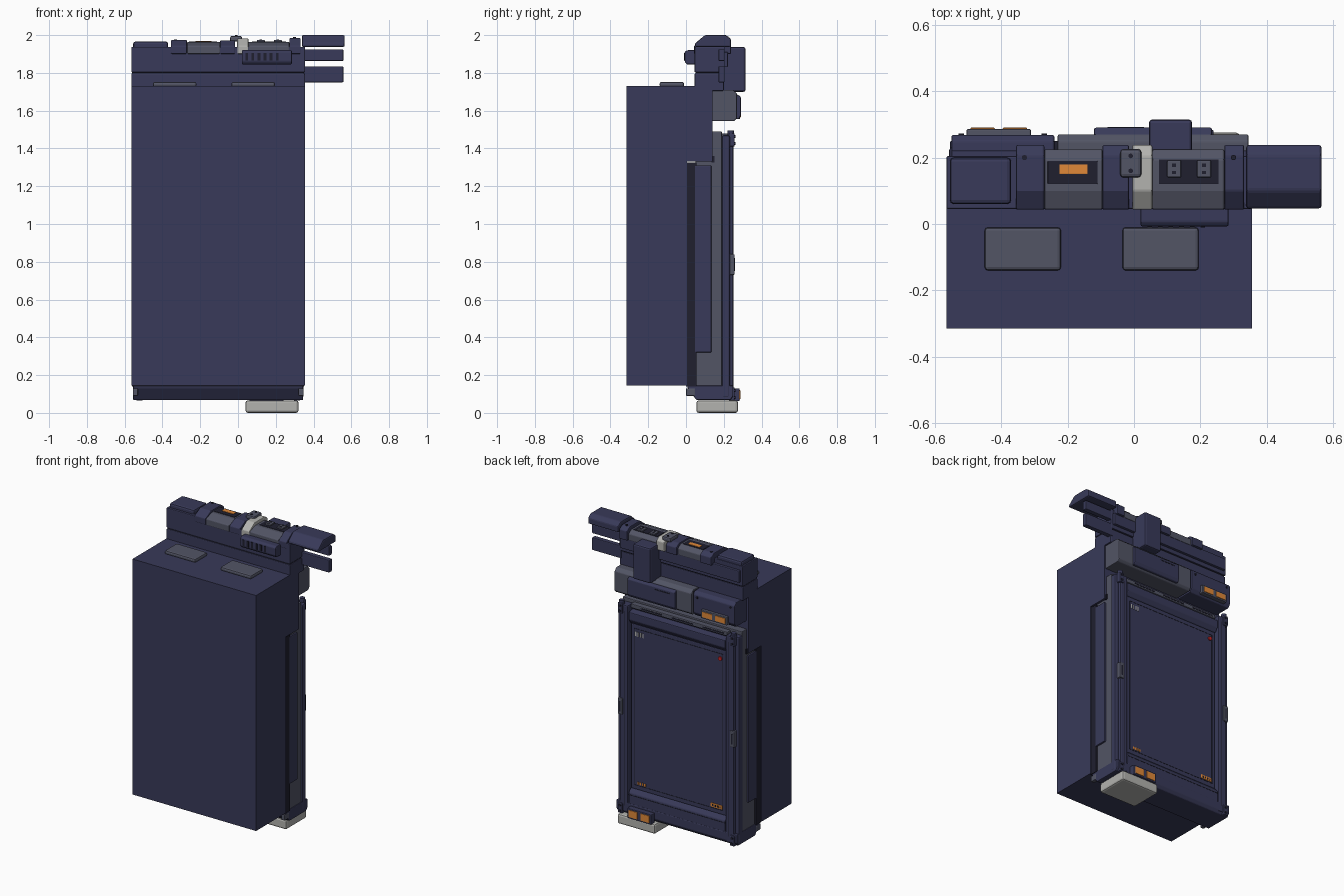
import bpy, bmesh, math

def material(name, rgb):
    m = bpy.data.materials.new(name)
    m.diffuse_color = (*rgb, 1)
    return m

NAVY = material("navy", (.04, .042, .1))
GREY = material("slate", (.085, .09, .13))
DARK = material("dark", (.014, .014, .028))
LIGHT = material("pale", (.45, .45, .43))
ORANGE = material("orange", (.75, .25, .04))
RED = material("red", (.6, .02, .02))
CX = -.105   # centre line of the cabinet

def finish(name, bm, mat, bevel):
    bmesh.ops.recalc_face_normals(bm, faces=bm.faces[:])
    me = bpy.data.meshes.new(name)
    bm.to_mesh(me)
    bm.free()
    ob = bpy.data.objects.new(name, me)
    bpy.context.collection.objects.link(ob)
    me.materials.append(mat)
    if bevel:
        b = ob.modifiers.new("bevel", 'BEVEL')
        b.width, b.segments, b.limit_method = bevel, 2, 'ANGLE'
    return ob

def prism(name, profile, x0, x1, mat=NAVY, bevel=.005):
    """Extrude a (y, z) profile along x."""
    bm = bmesh.new()
    a = [bm.verts.new((x0, y, z)) for y, z in profile]
    b = [bm.verts.new((x1, y, z)) for y, z in profile]
    n = len(a)
    bm.faces.new(a)
    bm.faces.new(b)
    for i in range(n):
        bm.faces.new((a[i], a[(i + 1) % n], b[(i + 1) % n], b[i]))
    return finish(name, bm, mat, bevel)

def box(name, x0, x1, y0, y1, z0, z1, mat=NAVY, bevel=.005):
    return prism(name, [(y0, z0), (y1, z0), (y1, z1), (y0, z1)], x0, x1, mat, bevel)

def peg(name, x, y, z, r, depth, axis, mat=DARK):
    bm = bmesh.new()
    bmesh.ops.create_cone(bm, cap_ends=True, segments=16, radius1=r, radius2=r, depth=depth)
    ob = finish(name, bm, mat, 0)
    ob.location = (x, y, z)
    if axis == 'y':
        ob.rotation_euler.x = math.pi / 2

def sides(name, d0, d1, *args, **kw):
    """Pair of boxes mirrored about the cabinet centre line."""
    box(name + "_right", CX + d0, CX + d1, *args, **kw)
    box(name + "_left", CX - d1, CX - d0, *args, **kw)

# main cabinet, stepped at the back, with lid pads
prism("cabinet", [(-.315, .145), (.005, .145), (.005, 1.33), (.14, 1.33),
                  (.14, 1.73), (-.315, 1.73)], -.565, .355, NAVY, 0)
for i, x in enumerate((-.45, -.035)):
    box(f"lid_pad_{i}", x, x + .23, -.14, -.01, 1.725, 1.752, GREY, .01)
box("seal_gap", -.56, .35, 0, .055, .14, 1.325, DARK, 0)

# base plinth and foot
prism("plinth", [(.005, .145), (.01, .13), (.055, .068), (.235, .068), (.25, .09), (.25, .145)],
      -.555, .345)
sides("plinth_notch", .425, .452, .0, .05, .09, .13, GREY)
box("foot", .04, .32, .055, .275, 0, .066, LIGHT, .012)

# rear column with side panels
box("rear_column", CX - .445, CX + .445, .05, .19, .08, 1.49, GREY)
sides("column_panel", .44, .456, .045, .135, .32, 1.31)
sides("column_edge", .40, .452, .135, .15, 1.325, 1.36, DARK, 0)

# door rails, channels, hinges and handles
box("door_recess", CX - .44, CX + .44, .185, .205, .09, 1.46, DARK, 0)
sides("rail_outer", .405, .452, .19, .232, .08, 1.47, bevel=.01)
sides("rail_inner", .365, .425, .19, .25, .08, 1.47, bevel=.008)
sides("rail_groove", .387, .391, .24, .2505, .12, 1.43, DARK, 0)
for i, (z, h) in enumerate(((1.445, .035), (.1, .035), (.785, .055))):
    sides(f"rail_bracket_{i}", .40, .435, .225, .258, z - h, z + h, GREY if i == 2 else NAVY, .006)
    for s in (-1, 1):
        if i < 2:
            peg(f"hinge_pin_{i}", CX + s * .417, .238, z + (.03 if i == 0 else -.005), .017, .04, 'z', NAVY)
            for k in (-1, 1):
                peg("hinge_bolt", CX + s * .417, .258, z + k * .018, .008, .008, 'y')
        else:
            box("handle_slot", CX + s * .417 - .005, CX + s * .417 + .005, .25, .2585,
                z - .035, z + .035, DARK, 0)

# door panel with lintels
box("door_panel", CX - .355, CX + .355, .19, .228, .24, 1.35, NAVY, .006)
sides("door_seam", .328, .331, .22, .2295, .27, 1.32, DARK, 0)
for n, z in (("top", 1.32), ("bottom", .268)):
    box(f"door_seam_{n}", CX - .33, CX + .33, .22, .2295, z, z + .003, DARK, 0)
prism("top_lintel", [(.19, 1.35), (.228, 1.35), (.248, 1.38), (.248, 1.43), (.19, 1.44)],
      CX - .36, CX + .36)
prism("bottom_lintel", [(.19, .24), (.228, .24), (.248, .215), (.248, .09), (.19, .08)],
      CX - .36, CX + .36)
box("bottom_lintel_seam", CX - .36, CX + .36, .24, .2495, .2, .204, DARK, 0)
box("top_strip", CX - .36, CX + .36, .18, .225, 1.45, 1.478, GREY)
for i, x in enumerate((-.36, -.13, .1)):
    box(f"strip_slot_{i}", x - .08, x + .08, .19, .2265, 1.459, 1.468, DARK, 0)

# door markers
peg("status_light", -.416, .23, 1.29, .013, .012, 'y', RED)
for i in range(4):
    box(f"door_tick_{i}", .155 + i * .018, .163 + i * .018, .22, .23, 1.272, 1.302, LIGHT, 0)
box("label_plate", -.43, -.345, .22, .231, .275, .302, ORANGE, .002)
for i in range(4):
    box(f"label_bar_{i}", -.42 + i * .018, -.411 + i * .018, .225, .232, .282, .295, DARK, 0)
    box(f"small_label_{i}", .14 + i * .017, .15 + i * .017, .22, .2305, .277, .295, ORANGE, 0)

# twin lamps on the plinth and upper block
def lamps(name, x0, x1, y, z0, z1):
    box(name + "_housing", x0, x1, y - .04, y, z0, z1, GREY if z0 > 1 else NAVY, .005)
    w = (x1 - x0) / 2
    for i in range(2):
        box(f"{name}_{i}", x0 + i * w + .012, x0 + (i + 1) * w - .012, y - .01, y + .004,
            z0 + .01, z1 - .01, ORANGE, .002)

lamps("plinth_lamp", .06, .24, .284, .062, .13)
lamps("upper_lamp", -.505, -.31, .286, 1.555, 1.612)

# upper rear blocks
prism("lamp_block", [(.13, 1.545), (.25, 1.545), (.268, 1.57), (.268, 1.69), (.25, 1.71), (.13, 1.71)],
      -.55, -.24)
for x in (-.52, -.27):
    peg("block_bolt", x, .268, 1.675, .008, .008, 'y')
prism("rear_block", [(.13, 1.545), (.255, 1.545), (.27, 1.56), (.27, 1.69), (.25, 1.71), (.13, 1.71)],
      -.23, .345, GREY)
prism("rear_block_cover", [(.26, 1.555), (.28, 1.555), (.29, 1.575), (.29, 1.675), (.26, 1.69)],
      -.12, .235)
box("cover_slot", -.08, .03, .28, .2915, 1.655, 1.662, DARK, 0)
box("block_joint", -.245, -.225, .13, .25, 1.56, 1.7, DARK, 0)

# upper beam
box("beam_lower", -.565, .355, .045, .2, 1.705, 1.797)
box("beam_gap", -.56, .35, .05, .195, 1.79, 1.81, DARK, 0)
box("beam_upper", -.565, .355, .045, .205, 1.803, 1.938)
box("beam_back_rail", -.55, .34, .19, .222, 1.83, 1.91)
box("rear_clamp", .045, .175, .18, .315, 1.7, 1.937, NAVY, .01)
prism("vent_box", [(.05, 1.845), (.005, 1.845), (-.007, 1.86), (-.007, 1.91), (.005, 1.92), (.05, 1.92)],
      .02, .285)
for i in range(6):
    x = .04 + i * .032
    box(f"vent_slot_{i}", x, x + .014, -.01, .002, 1.865, 1.905, DARK, 0)

# saddle pieces along the beam top
def saddle(name, x0, x1, z, mat=NAVY, y1=.238, low=1.9):
    prism(name, [(.043, low), (.043, 1.943), (.1, z), (y1 - .03, z), (y1, z - .02), (y1, low)],
          x0, x1, mat, .005)

box("end_cap", -.555, -.37, .06, .2, 1.92, 1.966, NAVY, .012)
saddle("clamp_a", -.355, -.27, 1.974)
saddle("window_segment", -.27, -.095, 1.964, GREY, .225)
saddle("clamp_b", -.095, -.015, 1.972)
saddle("pale_band", -.005, .055, 1.982, LIGHT)
saddle("button_segment", .055, .272, 1.964, GREY, .225)
saddle("clamp_c", .272, .332, 1.984)
for x in (-.33, .3):
    peg("clamp_bolt", x, .2, 1.972 if x < 0 else 1.984, .008, .01, 'z')
box("window", -.26, -.11, .12, .19, 1.95, 1.967, DARK, .002)
box("window_light", -.225, -.14, .15, .18, 1.955, 1.97, ORANGE, .002)
box("button_tray", .075, .255, .12, .195, 1.95, 1.967, DARK, .002)
for i, x in enumerate((.1, .19)):
    box(f"button_{i}", x, x + .042, .14, .192, 1.955, 1.975, GREY, .004)
    for k in (.155, .177):
        box(f"button_mark_{i}", x + .015, x + .027, k - .005, k + .005, 1.97, 1.977, DARK, 0)
box("latch", -.042, .022, .14, .226, 1.965, 1.996, GREY, .01)
for y in (.16, .205):
    peg("latch_pin", -.01, y, 1.995, .007, .01, 'z')

# side arm: hood and two blades
prism("arm_hood", [(.047, 1.938), (.047, 1.955), (.1, 2.0), (.21, 2.0), (.238, 1.98), (.238, 1.938)],
      .338, .565, NAVY, .008)
for i, (a, b) in enumerate(((1.863, 1.925), (1.75, 1.835))):
    box(f"arm_blade_{i}", .34, .558, .172, .204, a, b)
